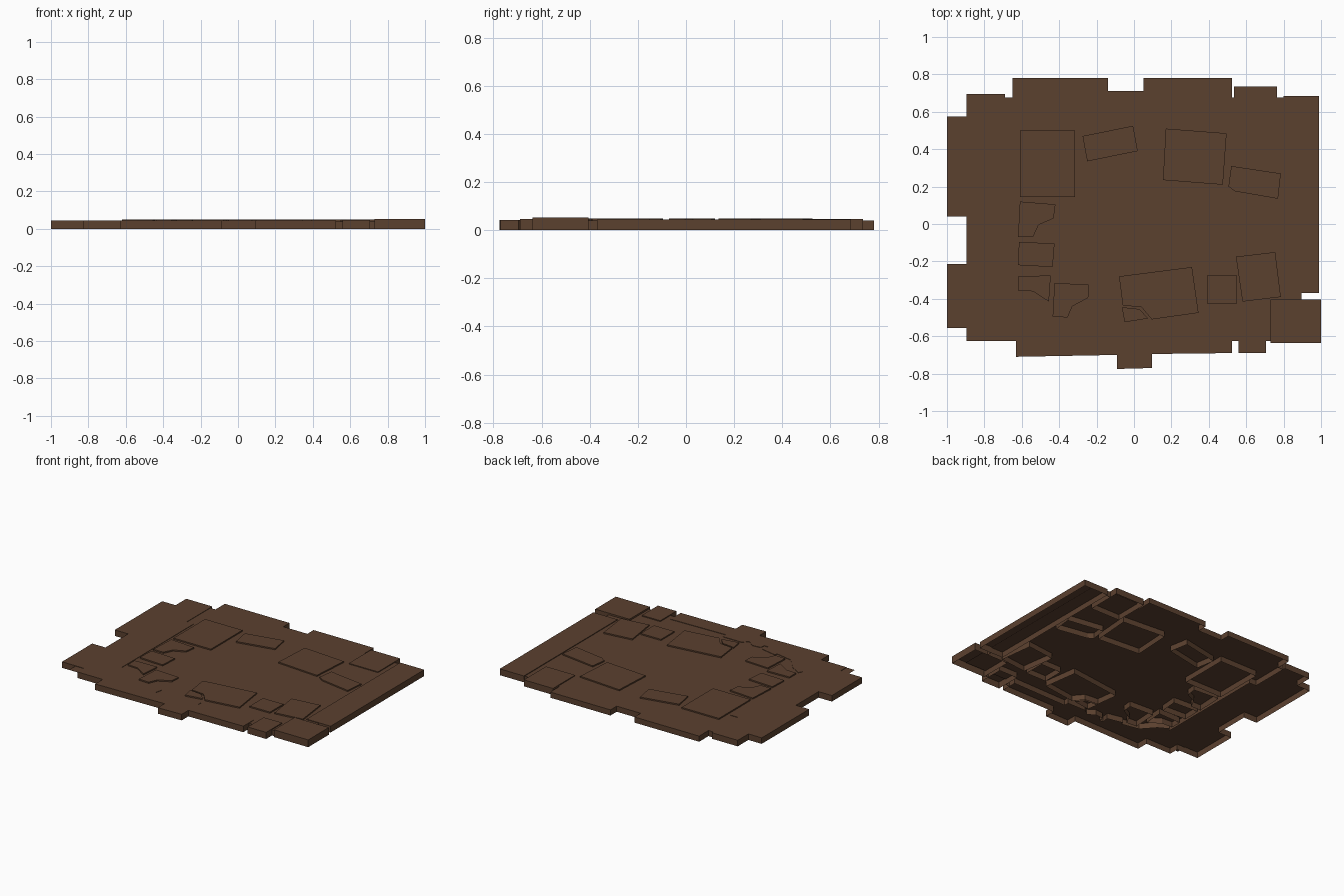
import bpy

brown = bpy.data.materials.new("dark_brown")
brown.diffuse_color = (0.105, 0.052, 0.028, 1)


def slab(name, pts, top, walls=None):
    """Open-bottomed slab: one top face plus side walls down to z = 0."""
    n = len(pts)
    walls = walls or [1] * n
    area = sum(pts[i][0] * pts[(i + 1) % n][1] - pts[(i + 1) % n][0] * pts[i][1]
               for i in range(n))
    if area < 0:
        pts = pts[::-1]
    verts = [(x, y, top) for x, y in pts] + [(x, y, 0) for x, y in pts]
    faces = [tuple(range(n))]
    for i in range(n):
        j = (i + 1) % n
        if walls[i]:
            faces.append((i, i + n, j + n, j))
    mesh = bpy.data.meshes.new(name)
    mesh.from_pydata(verts, [], faces)
    mesh.materials.append(brown)
    obj = bpy.data.objects.new(name, mesh)
    bpy.context.collection.objects.link(obj)
    return obj


def rect(x0, y0, x1, y1):
    return [(x0, y0), (x1, y0), (x1, y1), (x0, y1)]


# Main floor; third value says whether a wall hangs from the following edge
floor = [
    (-.895, -.625, 0), (.525, -.625, 1), (.56, -.625, 0), (.705, -.625, 1),
    (.73, -.625, 0), (.895, -.625, 0), (.895, -.405, 1), (.895, -.37, 0),
    (.895, .675, 0), (.80, .675, 1), (.765, .675, 0), (.535, .675, 1),
    (.525, .675, 1), (.525, .78, 1), (.05, .78, 1), (.05, .71, 1),
    (-.14, .71, 1), (-.14, .78, 1), (-.65, .78, 1), (-.65, .675, 1),
    (-.69, .675, 0), (-.895, .675, 0)]
slab("floor", [p[:2] for p in floor], 0.040, [p[2] for p in floor])

# Raised border along the left and front, with a ragged inner edge
slab("left_front_border", [
    (-.69, .695), (-.895, .695), (-.895, .575), (-1, .575), (-1, .04),
    (-.895, .04), (-.895, -.215), (-1, -.215), (-1, -.555), (-.83, -.555),
    (-.83, -.625), (-.63, -.625), (-.63, -.71), (-.09, -.70), (-.09, -.775),
    (.095, -.77), (.095, -.695), (.525, -.69), (.525, -.575), (.095, -.585),
    (.095, -.55), (-.05, -.55), (-.09, -.585), (-.14, -.55), (-.20, -.555),
    (-.205, -.59), (-.235, -.59), (-.225, -.54), (-.34, -.515), (-.345, -.535),
    (-.47, -.51), (-.55, -.42), (-.62, -.38), (-.635, -.405), (-.635, .405),
    (-.69, .405)], 0.043)

# Border blocks on the right, front and back
slab("right_border", rect(.80, -.37, .99, .685), 0.045)
slab("front_right_block", rect(.73, -.637, 1, -.405), 0.052)
slab("front_block", rect(.56, -.69, .705, -.51), 0.047)
slab("back_block", rect(.535, .485, .765, .735), 0.046)

# Low platforms on the floor
platforms = [
    rect(-.61, .145, -.315, .50),
    [(-.275, .47), (-.005, .525), (.02, .39), (-.25, .335)],
    [(.17, .51), (.495, .485), (.475, .21), (.155, .235)],
    [(.52, .31), (.785, .27), (.77, .135), (.54, .175), (.505, .20)],
    [(-.61, .12), (-.42, .105), (-.43, .03), (-.51, -.005), (-.54, -.07), (-.62, -.07)],
    [(-.615, -.095), (-.425, -.105), (-.435, -.23), (-.62, -.22)],
    [(-.62, -.28), (-.445, -.275), (-.455, -.415), (-.54, -.36), (-.62, -.355)],
    [(-.425, -.315), (-.24, -.325), (-.245, -.395), (-.33, -.44), (-.355, -.50), (-.435, -.495)],
    [(-.08, -.28), (.31, -.23), (.345, -.475), (.095, -.51), (.04, -.445), (-.06, -.435)],
    [(-.065, -.445), (.03, -.455), (.075, -.505), (-.05, -.525)],
    rect(.39, -.425, .55, -.275),
    [(.545, -.175), (.755, -.15), (.785, -.39), (.58, -.415)],
]
for i, outline in enumerate(platforms, 1):
    slab(f"platform_{i}", outline, 0.049)
